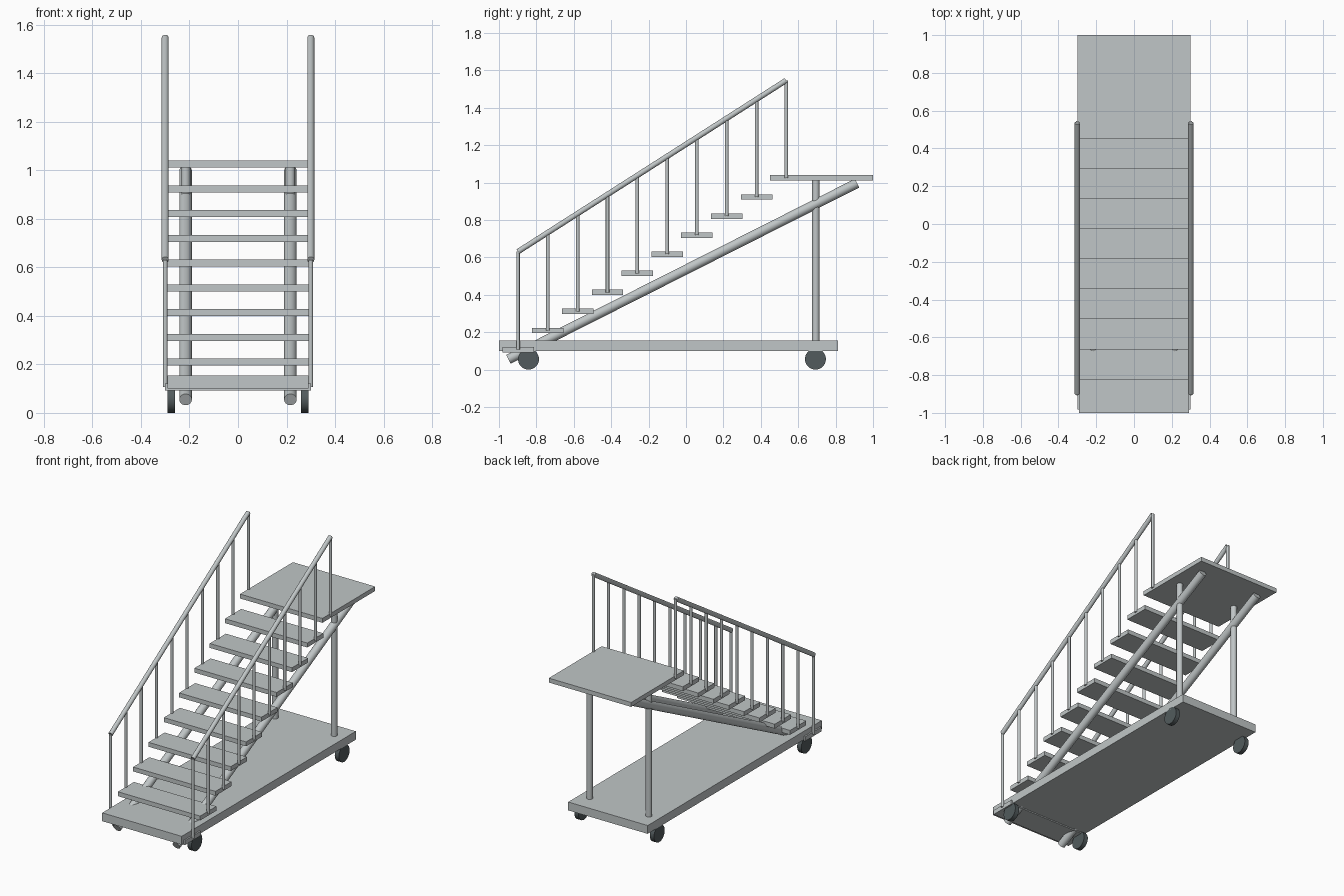
import bpy, math
from mathutils import Vector

if "Cube" in bpy.data.objects:
    bpy.data.objects.remove(bpy.data.objects["Cube"])


def material(name, rgb):
    m = bpy.data.materials.new(name)
    m.diffuse_color = (*rgb, 1)
    m.use_nodes = True
    m.node_tree.nodes["Principled BSDF"].inputs["Base Color"].default_value = m.diffuse_color
    return m


STEEL = material("light grey steel", (0.53, 0.565, 0.57))
RUBBER = material("dark grey rubber", (0.085, 0.105, 0.11))


def box(name, lo, hi, mat=STEEL):
    lo, hi = Vector(lo), Vector(hi)
    bpy.ops.mesh.primitive_cube_add(size=1, location=(lo + hi) / 2)
    ob = bpy.context.object
    ob.name = name
    ob.scale = hi - lo
    bpy.ops.object.transform_apply(location=False, rotation=False, scale=True)
    ob.data.materials.append(mat)
    return ob


def tube(name, a, b, r, mat=STEEL, sides=24):
    a, b = Vector(a), Vector(b)
    d = b - a
    bpy.ops.mesh.primitive_cylinder_add(vertices=sides, radius=r, depth=d.length,
                                        location=(a + b) / 2)
    ob = bpy.context.object
    ob.name = name
    ob.rotation_euler = d.to_track_quat('Z', 'Y').to_euler()
    ob.data.materials.append(mat)
    bpy.ops.object.shade_smooth_by_angle(angle=math.radians(40))
    return ob


STEPS = 9
PITCH_Y, PITCH_Z = 0.1594, 0.102
FIRST_Y, FIRST_Z = -0.898, 0.107      # centre of the lowest tread
RAIL_A, RAIL_B = (-0.898, 0.631), (0.535, 1.546)

# Base slab and top platform
box("base", (-0.29, -1.0, 0.1), (0.29, 0.813, 0.155))
box("platform", (-0.3, 0.45, 1.011), (0.3, 1.0, 1.04))

# Treads
for i in range(STEPS):
    y, z = FIRST_Y + i * PITCH_Y, FIRST_Z + i * PITCH_Z
    box(f"tread_{i + 1}", (-0.3, y - 0.084, z - 0.0145), (0.3, y + 0.084, z + 0.0145))

for side, s in (("left", -1), ("right", 1)):
    # Sloping beam and upright column
    x = s * 0.216
    tube(f"{side}_stringer", (x, -0.95, 0.055), (x, 0.915, 0.997), 0.026)
    tube(f"{side}_column", (x, 0.694, 0.14), (x, 0.694, 1.015), 0.0195)

    # Handrail and its posts, one per tread plus one on the platform
    x = s * 0.3
    tube(f"{side}_handrail", (x, *RAIL_A), (x, *RAIL_B), 0.0145)
    for i in range(STEPS + 1):
        y = FIRST_Y + i * PITCH_Y
        t = (y - RAIL_A[0]) / (RAIL_B[0] - RAIL_A[0])
        top = RAIL_A[1] + t * (RAIL_B[1] - RAIL_A[1])
        tube(f"{side}_post_{i + 1}", (x, y, FIRST_Z + i * PITCH_Z), (x, y, top), 0.0095, sides=16)

    # Wheels
    for end, y in (("front", -0.842), ("back", 0.692)):
        tube(f"{end}_{side}_wheel", (s * 0.26, y, 0.056), (s * 0.29, y, 0.056), 0.056, RUBBER, 32)
